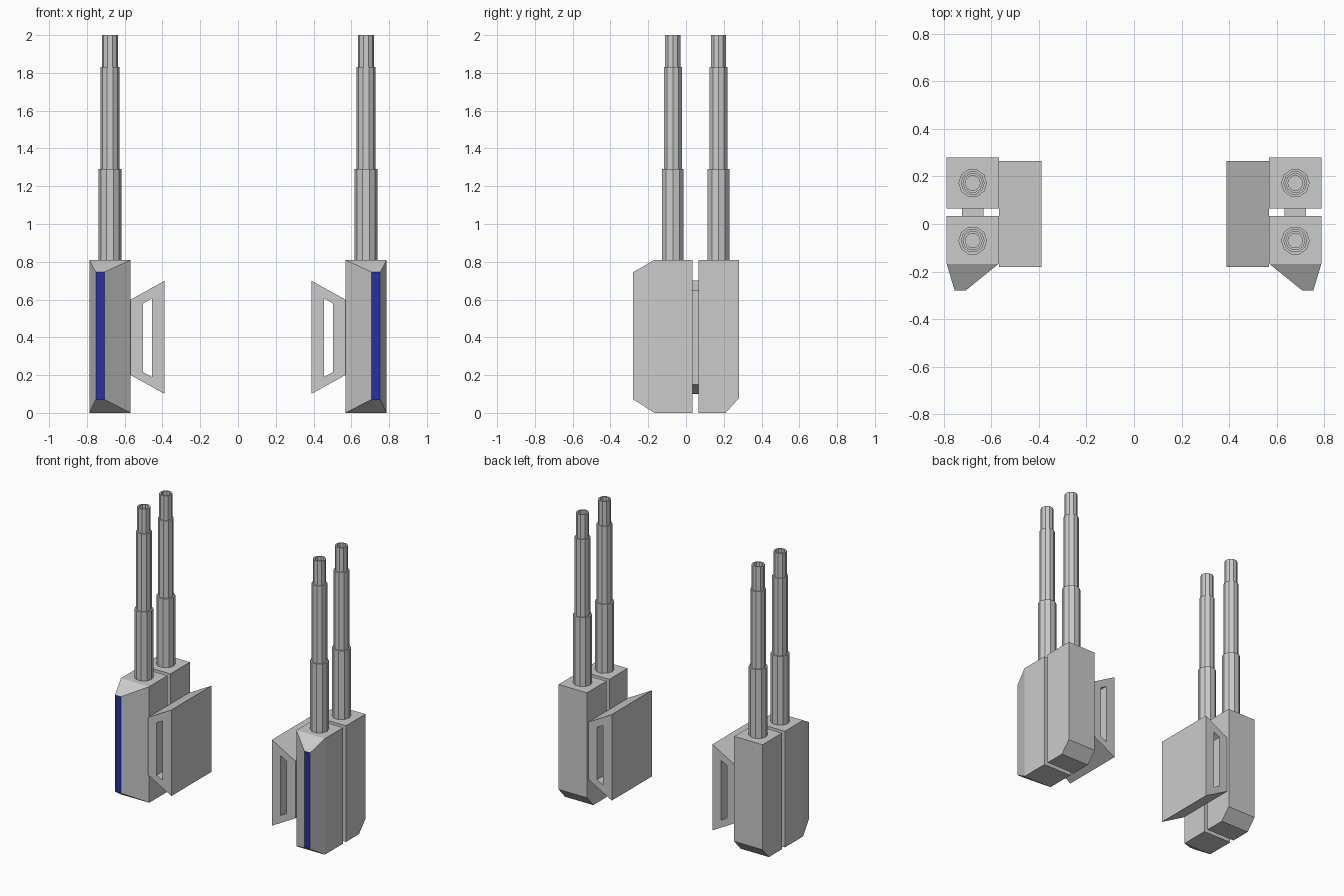
import bpy, bmesh
from math import cos, sin, pi

if "Cube" in bpy.data.objects:
    bpy.data.objects.remove(bpy.data.objects["Cube"])

X0, X1 = 0.568, 0.787      # inner and outer side of a gun housing
XC = (X0 + X1) / 2


def make(name, bm):
    """Turn a bmesh into an object mirrored across x = 0."""
    bmesh.ops.recalc_face_normals(bm, faces=bm.faces)
    me = bpy.data.meshes.new(name)
    bm.to_mesh(me)
    bm.free()
    ob = bpy.data.objects.new(name, me)
    bpy.context.collection.objects.link(ob)
    mir = ob.modifiers.new("mirror", 'MIRROR')
    mir.use_mirror_merge = False
    return ob


def loft(name, rings, capped=True):
    """Bridge equal-length rings of points; cap both ends or close into a loop."""
    bm = bmesh.new()
    vs = [[bm.verts.new(p) for p in r] for r in rings]
    n = len(vs[0])
    pairs = list(zip(vs, vs[1:]))
    if not capped:
        pairs.append((vs[-1], vs[0]))
    for a, b in pairs:
        for i in range(n):
            j = (i + 1) % n
            bm.faces.new((a[i], a[j], b[j], b[i]))
    if capped:
        bm.faces.new(vs[0])
        bm.faces.new(vs[-1])
    return make(name, bm)


def rect(x0, x1, y, z0, z1):
    return [(x0, y, z0), (x1, y, z0), (x1, y, z1), (x0, y, z1)]


# Front housing: box tapering forward to a narrow blue strip
front = loft("front_housing", [
    rect(X0, X1, 0.034, 0, 0.81),
    rect(X0, X1, -0.167, 0, 0.81),
    rect(0.708, 0.753, -0.28, 0.072, 0.745)])
blue = bpy.data.materials.new("blue_strip")
blue.diffuse_color = (0.02, 0.03, 0.36, 1)
blue.use_nodes = True
blue.node_tree.nodes["Principled BSDF"].inputs["Base Color"].default_value = blue.diffuse_color
grey = bpy.data.materials.new("grey")
grey.diffuse_color = (0.8, 0.8, 0.8, 1)
grey.use_nodes = True
grey.node_tree.nodes["Principled BSDF"].inputs["Base Color"].default_value = grey.diffuse_color
front.data.materials.append(grey)
front.data.materials.append(blue)
for f in front.data.polygons:
    if f.center.y < -0.279:
        f.material_index = 1

# Rear housing: box with chamfered lower back edge
side = [(0.066, 0), (0.21, 0), (0.28, 0.078), (0.28, 0.81), (0.066, 0.81)]
loft("rear_housing", [[(x, y, z) for y, z in side] for x in (X0, X1)])

# Connector between the housings
loft("housing_connector", [rect(XC - 0.045, XC + 0.045, y, 0.15, 0.65)
                           for y in (0.03, 0.07)])

# Inner mounting bracket: trapezoid with a slot running through it
outer = [(X0, 0.2), (0.388, 0.1), (0.388, 0.7), (X0, 0.6)]
slot = [(0.502, 0.215), (0.455, 0.19), (0.455, 0.607), (0.502, 0.58)]
YF, YB = -0.18, 0.264
loft("mounting_bracket", [[(x, y, z) for x, z in prof] for prof, y in
     ((outer, YF), (outer, YB), (slot, YB), (slot, YF))], capped=False)

# Stepped ten-sided barrels with hollow muzzles
steps = [(0.06, 0.80), (0.06, 1.29), (0.05, 1.29), (0.05, 1.83),
         (0.042, 1.83), (0.042, 2.0), (0.031, 2.0), (0.031, 1.85)]
for name, yc in (("front_barrel", -0.07), ("rear_barrel", 0.172)):
    loft(name, [[(XC + r * cos(2 * pi * i / 10), yc + r * sin(2 * pi * i / 10), z)
                 for i in range(10)] for r, z in steps])
